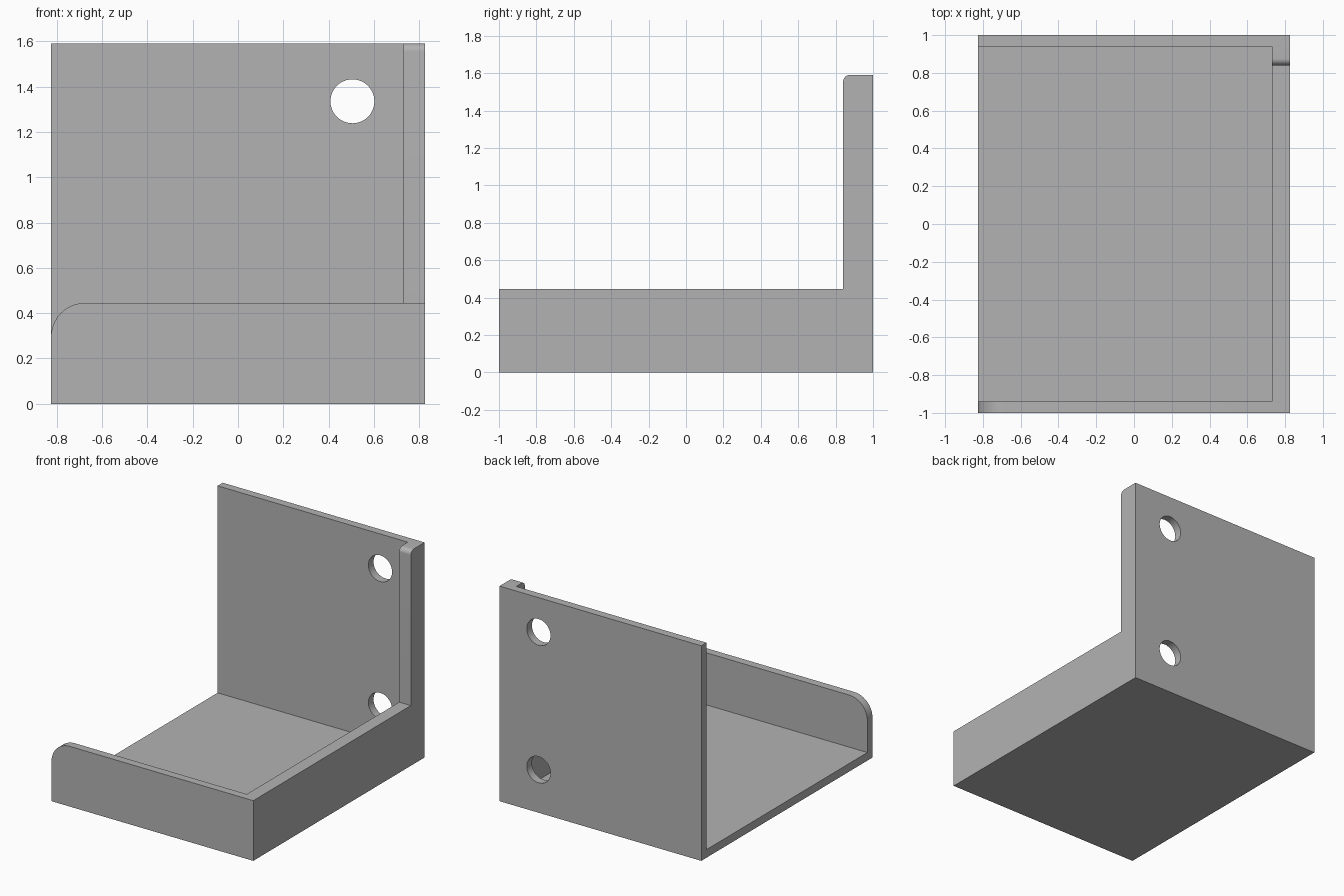
import bpy, bmesh
from math import sin, cos, pi
from mathutils import Vector

cube = bpy.data.objects.get("Cube")
if cube:
    bpy.data.objects.remove(cube, do_unlink=True)

HALF_X, HALF_Y = 0.825, 1.0
TOP, RIM = 1.59, 0.445          # back wall height, tray wall height
WALL, SIDE_IN = 0.06, 0.73      # sheet thickness, inner face of the thick side
FLANGE_Y = 0.84                 # front of the upright flange

grey = bpy.data.materials.new("mid grey")
grey.use_nodes = True
colour = (0.45, 0.45, 0.45, 1)
grey.diffuse_color = colour
grey.node_tree.nodes["Principled BSDF"].inputs["Base Color"].default_value = colour


def arc(u, v, r, start, end, steps=12):
    angles = [start + (end - start) * i / steps for i in range(steps + 1)]
    return [(u + r * cos(a), v + r * sin(a)) for a in angles]


def prism(name, outline, axis, low, high):
    """Extrude an outline along x (outline in y, z) or y (outline in x, z)."""
    place = (lambda u, v: (low, u, v)) if axis == "x" else (lambda u, v: (u, low, v))
    bm = bmesh.new()
    face = bm.faces.new([bm.verts.new(place(u, v)) for u, v in outline])
    new = bmesh.ops.extrude_face_region(bm, geom=[face])["geom"]
    shift = Vector((high - low, 0, 0) if axis == "x" else (0, high - low, 0))
    bmesh.ops.translate(bm, vec=shift,
                        verts=[g for g in new if isinstance(g, bmesh.types.BMVert)])
    bmesh.ops.recalc_face_normals(bm, faces=bm.faces)
    mesh = bpy.data.meshes.new(name)
    bm.to_mesh(mesh)
    bm.free()
    obj = bpy.data.objects.new(name, mesh)
    mesh.materials.append(grey)
    bpy.context.collection.objects.link(obj)
    return obj


def cut(target, cutter):
    cutter.hide_render = True
    mod = target.modifiers.new("cut", "BOOLEAN")
    mod.operation, mod.solver, mod.object = "DIFFERENCE", "EXACT", cutter
    bpy.context.view_layer.objects.active = target
    bpy.ops.object.modifier_apply(modifier=mod.name)
    bpy.data.objects.remove(cutter, do_unlink=True)


# L-shaped body with a rounded top edge on the flange
r = 0.035
side = [(-HALF_Y, 0), (HALF_Y, 0), (HALF_Y, TOP)]
side += arc(FLANGE_Y + r, TOP - r, r, pi / 2, pi)
side += [(FLANGE_Y, RIM), (-HALF_Y, RIM)]
bracket = prism("corner_bracket", side, "x", -HALF_X, HALF_X)

# Hollow, open at the top and on one side
inner = HALF_Y - WALL
cut(bracket, prism("hollow_cutter",
                   [(-inner, WALL), (inner, WALL), (inner, 2), (-inner, 2)],
                   "x", -1, SIDE_IN))

# Rounded free corner of the front lip
r = 0.15
corner = arc(-HALF_X + r, RIM - r, r, pi / 2, pi, 20)
corner += [(-1, RIM - r), (-1, RIM + r), (-HALF_X + r, RIM + r)]
cut(bracket, prism("lip_corner_cutter", corner, "y", -1.1, -0.9))

# Two screw holes through the back wall
for z in (0.318, 1.335):
    hole = arc(0.505, z, 0.097, 0, 2 * pi, 48)[:-1]
    cut(bracket, prism("hole_cutter", hole, "y", 0.9, 1.1))

# Smooth the curves, keep the edges sharp
bpy.ops.object.select_all(action="DESELECT")
bracket.select_set(True)
bpy.context.view_layer.objects.active = bracket
bpy.ops.object.shade_smooth_by_angle(angle=pi / 6)
